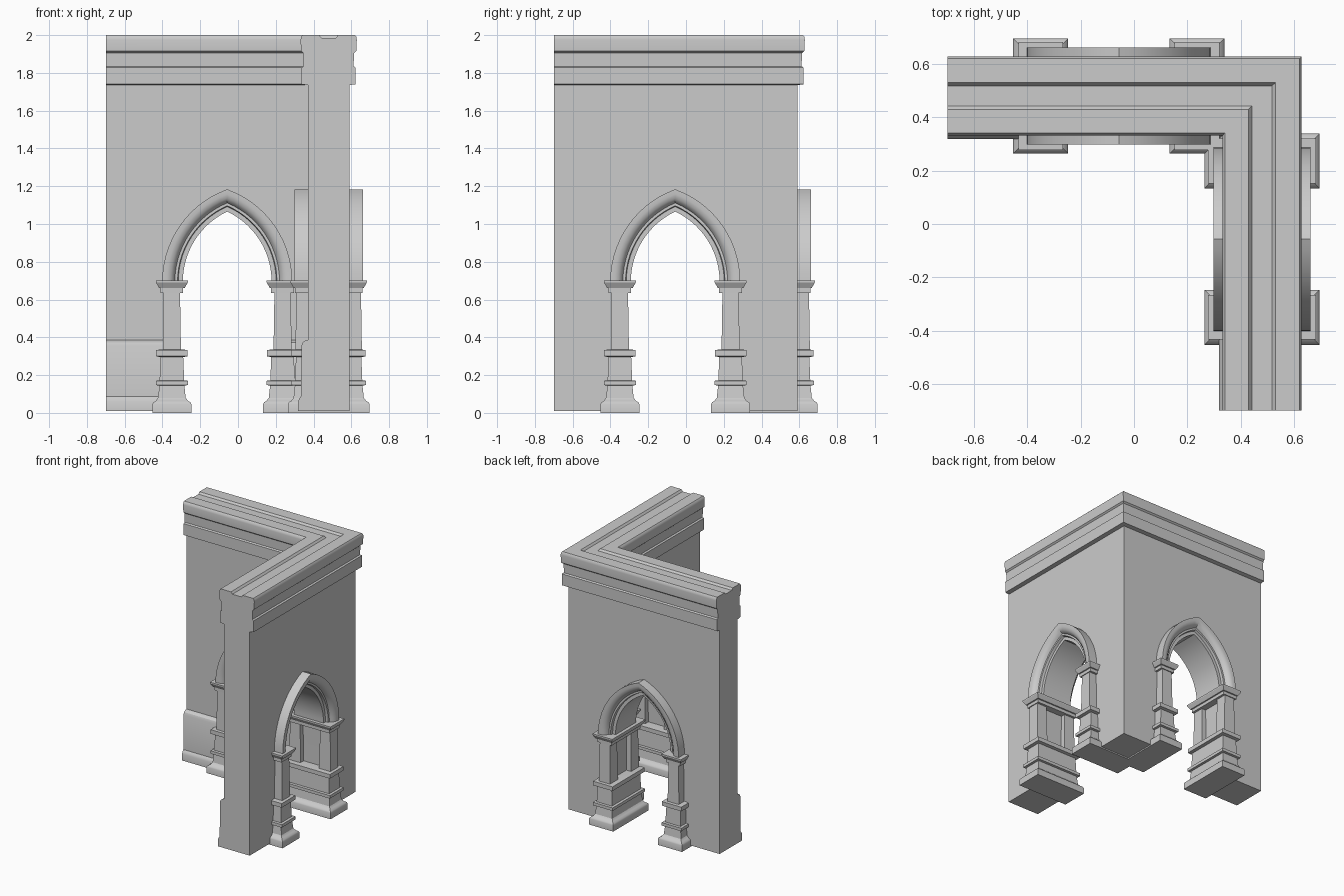
import bpy, bmesh
from math import acos, cos, sin, radians

cube = bpy.data.objects.get("Cube")
if cube:
    bpy.data.objects.remove(cube, do_unlink=True)

stone = bpy.data.materials.new("grey_stone")
stone.use_nodes = True
stone.diffuse_color = (0.6, 0.6, 0.6, 1)
stone.node_tree.nodes["Principled BSDF"].inputs["Base Color"].default_value = (0.6, 0.6, 0.6, 1)

MID = 0.48        # centre line of the wall thickness
CENTRE = -0.057   # arch centre along each wing
SPRING = 0.695    # height where the arch starts
SHIFT = 0.175     # offset of the two arc centres of the pointed arch
SPAN = 0.235      # half width of the arch opening
END = -0.70       # free end of each wing


def loft(name, rings):
    """Skin a row of closed rings and cap both ends."""
    bm = bmesh.new()
    loops = [[bm.verts.new(p) for p in ring] for ring in rings]
    for a, b in zip(loops, loops[1:]):
        for i in range(len(a)):
            j = (i + 1) % len(a)
            bm.faces.new((a[i], a[j], b[j], b[i]))
    bm.faces.new(loops[0])
    bm.faces.new(loops[-1])
    bmesh.ops.recalc_face_normals(bm, faces=bm.faces)
    mesh = bpy.data.meshes.new(name)
    bm.to_mesh(mesh)
    bm.free()
    mesh.materials.append(stone)
    obj = bpy.data.objects.new(name, mesh)
    bpy.context.collection.objects.link(obj)
    return obj


def activate(obj):
    bpy.ops.object.select_all(action='DESELECT')
    obj.select_set(True)
    bpy.context.view_layer.objects.active = obj


def smooth(obj, angle=30):
    activate(obj)
    bpy.ops.object.shade_smooth_by_angle(angle=radians(angle))


def back_wing(s, d, z):
    return (s, d, z)


def left_wing(s, d, z):
    return (d, s, z)


def arch_point(offset, t, side):
    """Point on one arc of the pointed arch; t runs from spring to apex."""
    r = SPAN + SHIFT + offset
    a = t * acos(SHIFT / r)
    return CENTRE + side * (r * cos(a) - SHIFT), SPRING + r * sin(a)


def arch_path(steps=14):
    up = [(i / steps, -1) for i in range(steps + 1)]
    return up + [(t, 1) for t, _ in reversed(up[:-1])]


def box_stack(name, place, s, d, sections, extra):
    """Stack of rectangular sections (half width, height)."""
    corners = ((-1, -1), (1, -1), (1, 1), (-1, 1))
    return loft(name, [[place(s + u * w, d + v * (w + extra), z) for u, v in corners]
                       for w, z in sections])


# Wall section: inner dado, inner cornice, grooved top, outer cornice
section = [(0.318, 0.01), (0.318, 0.06), (0.325, 0.078), (0.334, 0.088), (0.336, 0.355),
           (0.343, 0.373), (0.355, 0.382), (0.37, 0.387),
           (0.37, 1.735), (0.337, 1.74), (0.337, 1.828), (0.348, 1.835), (0.346, 1.905),
           (0.334, 1.915), (0.331, 1.975), (0.335, 1.992), (0.342, 2.0),
           (0.43, 2.0), (0.442, 1.985), (0.518, 1.985), (0.53, 2.0),
           (0.62, 2.0), (0.627, 1.99), (0.629, 1.975), (0.626, 1.915),
           (0.614, 1.905), (0.612, 1.835), (0.623, 1.828), (0.622, 1.74), (0.59, 1.735),
           (0.59, 0.01)]
wall = loft("corner_wall", [[(END, d, z) for d, z in section],
                            [(d, d, z) for d, z in section],
                            [(d, END, z) for d, z in section]])

# Arched openings cut through both wings
for place in (back_wing, left_wing):
    outline = [(CENTRE - 0.285, -0.1)]
    outline += [arch_point(0.05, t, side) for t, side in arch_path()]
    outline += [(CENTRE + 0.285, -0.1)]
    cutter = loft("opening_cutter", [[place(s, d, z) for s, z in outline]
                                     for d in (0.2, 0.8)])
    cutter.hide_render = True
    mod = wall.modifiers.new("opening", 'BOOLEAN')
    mod.operation = 'DIFFERENCE'
    mod.solver = 'EXACT'
    mod.object = cutter
    activate(wall)
    bpy.ops.object.modifier_apply(modifier=mod.name)
    bpy.data.objects.remove(cutter, do_unlink=True)
smooth(wall)

# Arch moulding profile: (offset outward, half depth), mirrored front to back
half = [(0, 0.125), (0.024, 0.125), (0.028, 0.145), (0.042, 0.145), (0.05, 0.162),
        (0.065, 0.176), (0.085, 0.182), (0.109, 0.182)]
moulding = half + [(o, -d) for o, d in reversed(half)]

pedestal = [(0.103, 0), (0.103, 0.047), (0.098, 0.056), (0.085, 0.064), (0.073, 0.08),
            (0.066, 0.145), (0.084, 0.147), (0.084, 0.17), (0.065, 0.172), (0.06, 0.295),
            (0.083, 0.3), (0.083, 0.332), (0.06, 0.336)]
shaft = [(0.048, 0.33), (0.043, 0.64)]
capital = [(0.06, 0.635), (0.06, 0.66), (0.068, 0.662), (0.084, 0.69), (0.084, 0.7)]

for wing, place in (("back", back_wing), ("left", left_wing)):
    # Arch ring
    rings = []
    for t, side in arch_path():
        ring = []
        for o, d in moulding:
            s, z = arch_point(o, t, side)
            ring.append(place(s, MID + d, z))
        rings.append(ring)
    smooth(loft(wing + "_arch_moulding", rings))

    # Piers on either side: pedestal, paired shafts and capital
    for end, side in (("far", -1), ("near", 1)):
        s = CENTRE + side * 0.293
        label = f"{wing}_{end}_"
        smooth(box_stack(label + "pedestal", place, s, MID, pedestal, 0.113))
        box_stack(label + "capital", place, s, MID, capital, 0.118)
        for face, v in (("inner", -1), ("outer", 1)):
            box_stack(label + face + "_shaft", place, s, MID + v * 0.128, shaft, 0)
